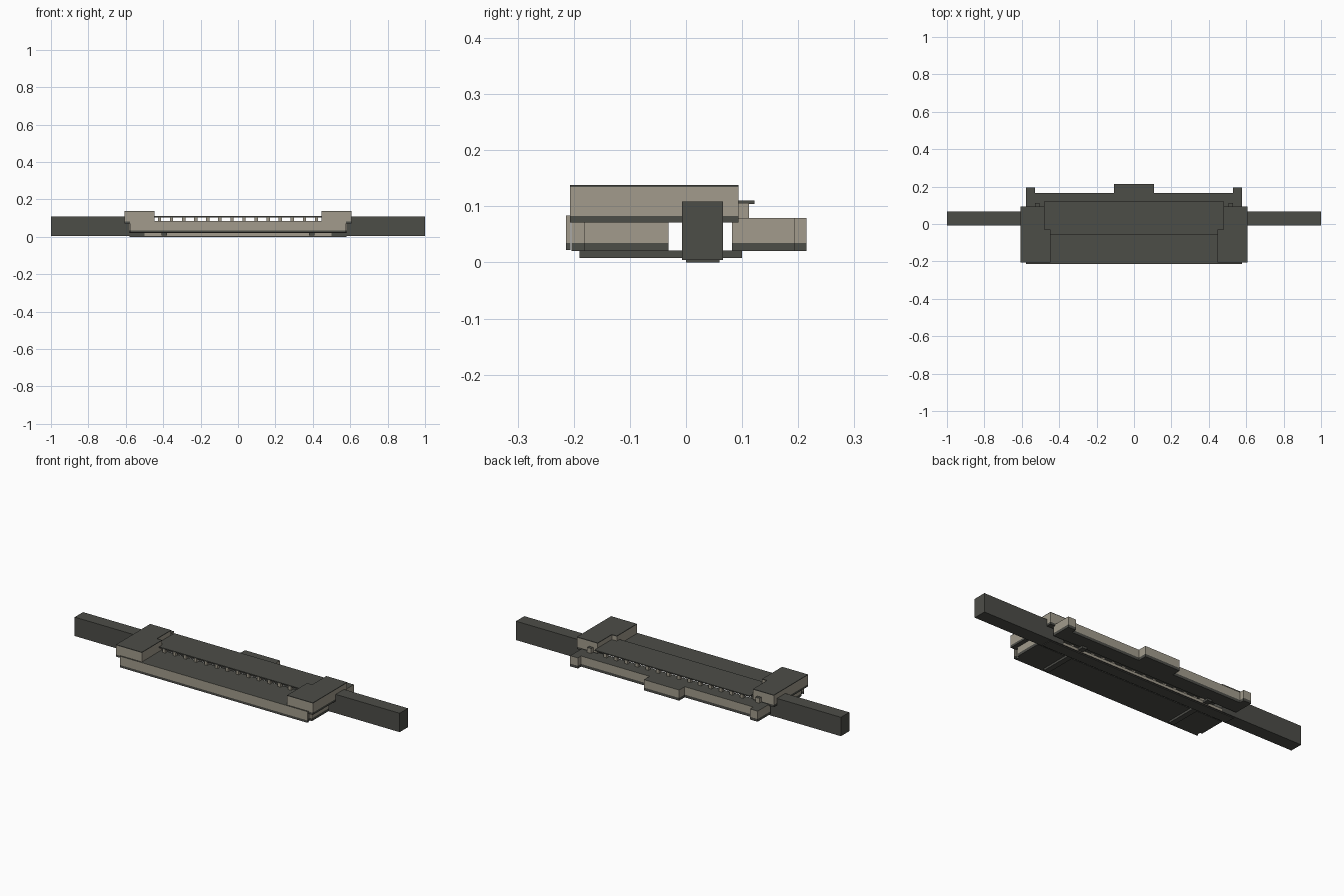
import bpy, bmesh

if "Cube" in bpy.data.objects:
    bpy.data.objects.remove(bpy.data.objects["Cube"])


def material(name, rgb):
    m = bpy.data.materials.new(name)
    m.diffuse_color = (*rgb, 1)
    m.use_nodes = True
    m.node_tree.nodes["Principled BSDF"].inputs["Base Color"].default_value = m.diffuse_color
    return m


DARK = material("charcoal", (0.073, 0.074, 0.064))
STONE = material("warm stone", (0.36, 0.33, 0.265))


def prism(name, outline, z0, z1, side=STONE):
    """Extrude an outline; level faces are charcoal, upright faces use side."""
    bm = bmesh.new()
    base = bm.faces.new([bm.verts.new((x, y, z0)) for x, y in outline])
    top = bmesh.ops.extrude_face_region(bm, geom=[base])["geom"]
    bmesh.ops.translate(bm, vec=(0, 0, z1 - z0),
                        verts=[v for v in top if isinstance(v, bmesh.types.BMVert)])
    bmesh.ops.recalc_face_normals(bm, faces=bm.faces)
    bm.normal_update()
    for f in bm.faces:
        f.material_index = 0 if abs(f.normal.z) > 0.5 else 1
    me = bpy.data.meshes.new(name)
    bm.to_mesh(me)
    bm.free()
    me.materials.append(DARK)
    me.materials.append(side)
    ob = bpy.data.objects.new(name, me)
    bpy.context.collection.objects.link(ob)
    return ob


def box(name, x0, x1, y0, y1, z0, z1, side=STONE):
    return prism(name, [(x0, y0), (x1, y0), (x1, y1), (x0, y1)], z0, z1, side)


def banded(name, outline, z0, z1, band):
    """Stone body standing on a dark base band."""
    prism(name + "_base", outline, z0, band, DARK)
    prism(name, outline, band, z1)


# front platform, with notched ends behind a thin front panel
front = [(-0.57, -0.204), (0.57, -0.204), (0.57, -0.182), (0.582, -0.182),
         (0.582, -0.031), (-0.582, -0.031), (-0.582, -0.182), (-0.57, -0.182)]
banded("front_platform", front, 0.02, 0.075, 0.035)
box("front_platform_deck", -0.585, 0.585, -0.206, -0.031, 0.075, 0.084)
banded("front_panel", [(-0.578, -0.214), (0.578, -0.214),
                       (0.578, -0.206), (-0.578, -0.206)], 0.022, 0.084, 0.035)

# back platform with corner posts and a middle bay
back = [(-0.577, 0.082), (0.577, 0.082), (0.577, 0.194), (0.53, 0.194),
        (0.53, 0.166), (0.108, 0.166), (0.108, 0.215), (-0.108, 0.215),
        (-0.108, 0.166), (-0.53, 0.166), (-0.53, 0.194), (-0.577, 0.194)]
banded("back_platform", back, 0.02, 0.079, 0.035)

# low track bed between the platforms, and its keel
box("track_bed", -0.5, 0.5, -0.007, 0.066, 0.005, 0.02)
box("track_keel", -0.58, 0.58, 0.0, 0.06, 0.0, 0.005, DARK)

# thin roof on two rows of columns
box("roof", -0.478, 0.478, -0.055, 0.122, 0.104, 0.11, DARK)
for row, y in (("front", -0.045), ("back", 0.103)):
    for i in range(14):
        x = -0.42 + i * 0.84 / 13
        box(f"{row}_column_{i + 1}", x - 0.009, x + 0.009, y - 0.008, y + 0.008, 0.078, 0.105)

for s, label in ((-1, "left"), (1, "right")):
    # end hall bridging both platforms, narrower behind
    hall = [(s * x, y) for x, y in ((0.606, -0.207), (0.606, 0.094), (0.478, 0.094),
                                    (0.478, -0.03), (0.447, -0.03), (0.447, -0.207))]
    banded(f"{label}_hall", hall, 0.071, 0.134, 0.083)
    prism(f"{label}_hall_cap", hall, 0.134, 0.138, DARK)
    # pier under the back edge of the roof
    box(f"{label}_pier", s * 0.505, s * 0.53, 0.09, 0.112, 0.075, 0.106)
    # closed rail beam leading away
    box(f"{label}_beam", s * 0.5, s * 1.0, -0.007, 0.066, 0.004, 0.109, DARK)
    # ties joining platforms to the track bed
    box(f"{label}_tie", s * 0.38, s * 0.41, -0.19, 0.1, 0.008, 0.021, DARK)
